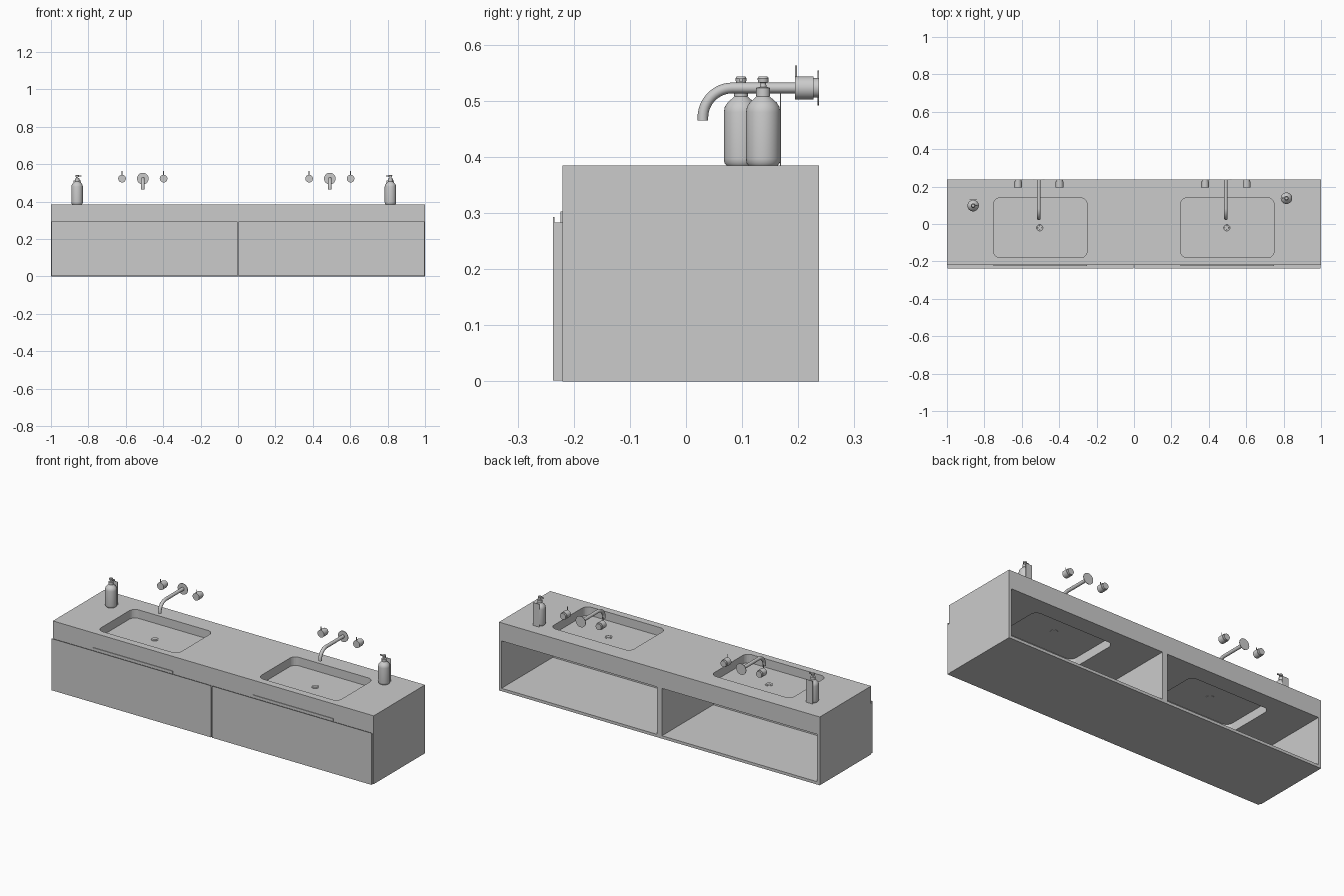
import bpy, bmesh, math
from mathutils import Vector, Matrix

if "Cube" in bpy.data.objects:
    bpy.data.objects.remove(bpy.data.objects["Cube"])


def finish(name, bm, smooth=False):
    bmesh.ops.recalc_face_normals(bm, faces=bm.faces)
    me = bpy.data.meshes.new(name)
    bm.to_mesh(me)
    bm.free()
    ob = bpy.data.objects.new(name, me)
    bpy.context.collection.objects.link(ob)
    if smooth:
        activate(ob)
        bpy.ops.object.shade_smooth_by_angle(angle=math.radians(35))
    return ob


def activate(ob):
    bpy.ops.object.select_all(action='DESELECT')
    ob.select_set(True)
    bpy.context.view_layer.objects.active = ob


def box(name, lo, hi):
    lo, hi = Vector(lo), Vector(hi)
    bm = bmesh.new()
    bmesh.ops.create_cube(bm, size=1)
    for v in bm.verts:
        v.co = Vector([(lo[i] + hi[i]) / 2 + v.co[i] * (hi[i] - lo[i]) for i in range(3)])
    return finish(name, bm)


def prism(name, pts, offset):
    bm = bmesh.new()
    face = bm.faces.new([bm.verts.new(p) for p in pts])
    ext = bmesh.ops.extrude_face_region(bm, geom=[face])['geom']
    bmesh.ops.translate(bm, vec=offset, verts=[g for g in ext if isinstance(g, bmesh.types.BMVert)])
    return finish(name, bm)


def lathe(name, profile, loc, rot=None, seg=32):
    """Spin (radius, height) points around z, then place."""
    bm = bmesh.new()
    vs = [bm.verts.new((r, 0, h)) for r, h in profile]
    es = [bm.edges.new(p) for p in zip(vs, vs[1:])]
    bmesh.ops.spin(bm, geom=vs + es, cent=(0, 0, 0), axis=(0, 0, 1), angle=2 * math.pi, steps=seg)
    bmesh.ops.remove_doubles(bm, verts=bm.verts, dist=1e-5)
    bmesh.ops.transform(bm, matrix=Matrix.Translation(loc) @ (rot or Matrix()), verts=bm.verts)
    return finish(name, bm, True)


def rounded_rect(x0, x1, y0, y1, r, z, n=6):
    pts = []
    for i, (cx, cy) in enumerate([(x1 - r, y1 - r), (x0 + r, y1 - r), (x0 + r, y0 + r), (x1 - r, y0 + r)]):
        for k in range(n + 1):
            a = math.pi / 2 * (i + k / n)
            pts.append((cx + r * math.cos(a), cy + r * math.sin(a), z))
    return pts


def cut(ob, cutter):
    activate(ob)
    m = ob.modifiers.new("cut", 'BOOLEAN')
    m.operation, m.solver, m.object = 'DIFFERENCE', 'EXACT', cutter
    bpy.ops.object.modifier_apply(modifier=m.name)
    bpy.data.objects.remove(cutter)


TOP, UNDER, FLOOR = 0.385, 0.283, 0.337
WALL = Matrix.Rotation(math.radians(90), 4, 'X')   # local z points to -y

# cabinet with thick top, open at the back, basin holes through the top
body = box("cabinet_body", (-1, -0.22, 0), (1, 0.237, TOP))
for s in (-1, 1):
    xs = sorted((s * 0.016, s * 0.984))
    cut(body, box("bay_cutter", (xs[0], -0.3, 0.016), (xs[1], 0.3, UNDER)))
for cx in (-0.501, 0.499):
    cut(body, prism("basin_cutter", rounded_rect(cx - 0.25, cx + 0.25, -0.18, 0.14, 0.035, 0.25), (0, 0, 0.2)))

for side, cx, s in (("left", -0.501, -1), ("right", 0.499, 1)):
    # basin floor and drain
    floor = prism(side + "_basin_floor",
                  rounded_rect(cx - 0.25, cx + 0.25, -0.18, 0.14, 0.035, FLOOR - 0.004), (0, 0, 0.004))
    lathe(side + "_drain", [(0, -0.006), (0.02, -0.006), (0.02, 0.002), (0.017, 0.003), (0.014, 0.001),
                            (0.011, 0.001), (0.010, 0.003), (0, 0.004)], (cx - 0.003, -0.02, FLOOR), seg=24)

    # drawer front with finger lip, and the pull strip behind it
    xs = sorted((s * 0.003, s * 0.997))
    yz = [(-0.22, 0.002), (-0.237, 0.002), (-0.237, 0.293), (-0.234, 0.293), (-0.234, 0.283), (-0.22, 0.283)]
    prism(side + "_drawer_front", [(xs[0], y, z) for y, z in yz], (xs[1] - xs[0], 0, 0))
    box(side + "_pull_strip", (cx - 0.25, -0.2235, 0.283), (cx + 0.25, -0.219, 0.303))

    # wall spout
    fx = cx - 0.008
    cu = bpy.data.curves.new(side + "_spout", 'CURVE')
    cu.dimensions = '3D'
    cu.bevel_depth, cu.bevel_resolution, cu.use_fill_caps = 0.0095, 4, True
    path = [(0.237, 0.523)]
    for k in range(13):
        a = math.pi / 2 * (1 + k / 12)
        path.append((0.083 + 0.053 * math.cos(a), 0.470 + 0.053 * math.sin(a)))
    path.append((0.03, 0.465))
    sp = cu.splines.new('POLY')
    sp.points.add(len(path) - 1)
    for p, (y, z) in zip(sp.points, path):
        p.co = (fx, y, z, 1)
    spout = bpy.data.objects.new(side + "_spout", cu)
    bpy.context.collection.objects.link(spout)
    activate(spout)
    bpy.ops.object.convert(target='MESH')
    bpy.ops.object.shade_smooth_by_angle(angle=math.radians(35))
    lathe(side + "_spout_flange", [(0, 0), (0.031, 0), (0.031, 0.003), (0, 0.003)], (fx, 0.237, 0.523), WALL)

    # tap handles with a thin lever pin
    for tag, hx in (("hot", fx - 0.111), ("cold", fx + 0.111)):
        lathe(f"{side}_{tag}_handle", [(0, 0), (0.0175, 0), (0.0175, 0.01), (0.0205, 0.01),
                                       (0.0205, 0.043), (0, 0.043)], (hx, 0.237, 0.523), WALL)
        lathe(f"{side}_{tag}_lever", [(0, 0), (0.002, 0), (0.002, 0.025), (0, 0.025)],
              (hx, 0.196, 0.538), seg=12)

    # soap bottle, pump, nozzle and back label
    bx, by = (-0.86, 0.098) if s < 0 else (0.815, 0.1375)
    lathe(side + "_bottle", [(0, 0), (0.026, 0), (0.0295, 0.004), (0.0305, 0.012), (0.0305, 0.095), (0.029, 0.104),
                             (0.024, 0.112), (0.016, 0.119), (0.0115, 0.123), (0.0115, 0.128), (0, 0.128)],
          (bx, by, TOP))
    lathe(side + "_pump", [(0, 0), (0.0125, 0), (0.0125, 0.014), (0.006, 0.016), (0.005, 0.023), (0.009, 0.024),
                           (0.010, 0.031), (0.008, 0.034), (0, 0.034)], (bx, by, TOP + 0.124), seg=24)
    nx = sorted((bx, bx - s * 0.024))
    box(side + "_pump_nozzle", (nx[0], by - 0.003, TOP + 0.149), (nx[1], by + 0.003, TOP + 0.155))
    box(side + "_bottle_label", (bx - 0.02, by + 0.030, TOP), (bx + 0.02, by + 0.032, TOP + 0.129))
